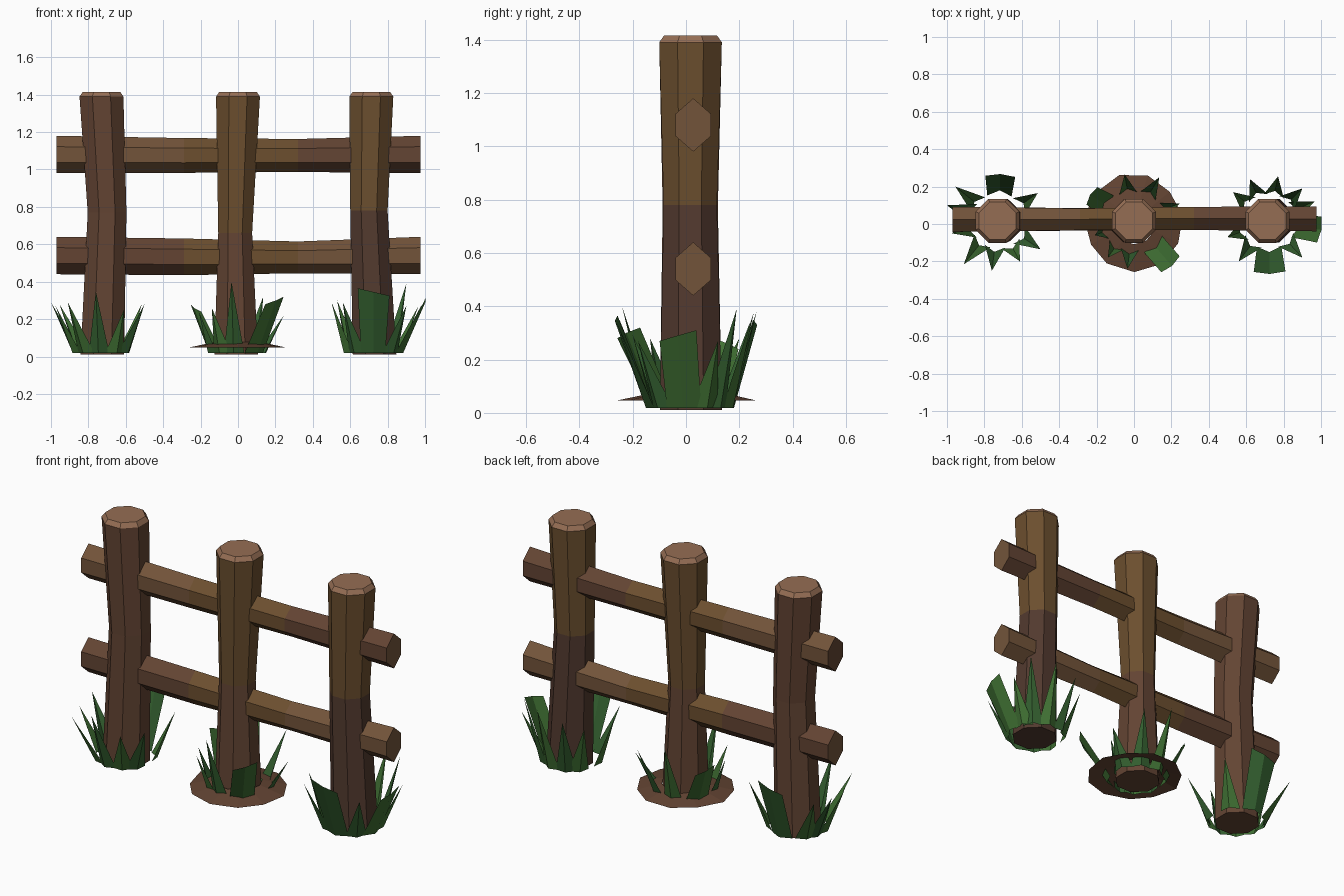
import bpy, bmesh, math, random
from mathutils import Vector

if "Cube" in bpy.data.objects:
    bpy.data.objects.remove(bpy.data.objects["Cube"])

random.seed(4)


def material(name, rgb):
    m = bpy.data.materials.new(name)
    m.diffuse_color = (*rgb, 1)
    m.use_nodes = True
    m.node_tree.nodes["Principled BSDF"].inputs["Base Color"].default_value = m.diffuse_color
    return m


BARK = material("bark", (0.125, 0.058, 0.033))
OCHRE = material("ochre_bark", (0.15, 0.078, 0.028))
DARK = material("dark_bark", (0.085, 0.042, 0.028))
CUT = material("cut_wood", (0.30, 0.155, 0.088))
TAN = material("tan_wood", (0.17, 0.088, 0.042))
GREEN = material("grass", (0.05, 0.16, 0.033))
LEAF = material("dark_grass", (0.035, 0.12, 0.03))


def finish(name, bm, mats):
    me = bpy.data.meshes.new(name)
    bm.to_mesh(me)
    bm.free()
    for m in mats:
        me.materials.append(m)
    ob = bpy.data.objects.new(name, me)
    bpy.context.collection.objects.link(ob)
    return ob


def loft(name, rings, mats, sections, caps):
    """Skin a stack of rings; sections gives material index per band."""
    bm = bmesh.new()
    loops = [[bm.verts.new(p) for p in r] for r in rings]
    n = len(rings[0])
    for a, b, mi in zip(loops, loops[1:], sections):
        for i in range(n):
            j = (i + 1) % n
            bm.faces.new((a[i], a[j], b[j], b[i])).material_index = mi
    for loop, mi in zip((loops[0], loops[-1]), caps):
        if mi is not None:
            bm.faces.new(loop).material_index = mi
    bmesh.ops.recalc_face_normals(bm, faces=bm.faces)
    return finish(name, bm, mats)


def ring_z(cx, cy, z, r, n, turn=0.0, jit=0.0):
    return [(cx + (r + random.uniform(-jit, jit)) * math.cos(math.tau * i / n + turn),
             cy + (r + random.uniform(-jit, jit)) * math.sin(math.tau * i / n + turn),
             z) for i in range(n)]


# Posts: octagonal, slightly bent, bevelled light top
def post(name, x0, xm, zm, x1, rm, mats):
    t = math.pi / 8
    rings = [ring_z(x0, 0.018, 0.01, 0.126, 8, t),
             ring_z(xm, 0.016, zm, rm, 8, t),
             ring_z(x1, 0.017, 1.39, 0.127, 8, t),
             ring_z(x1, 0.017, 1.415, 0.108, 8, t)]
    loft(name, rings, mats + [CUT], [0, 1, 2], [0, 2])


post("left_post", -0.725, -0.70, 0.77, -0.73, 0.112, [BARK, BARK])
post("middle_post", -0.01, -0.015, 0.66, 0.0, 0.098, [BARK, OCHRE])
post("right_post", 0.73, 0.70, 0.78, 0.713, 0.108, [DARK, OCHRE])


# Rails: hexagonal, point up, in three lengths that thin in the middle
def rail(name, stations, sections, caps):
    rings = []
    for x, y, z, hw, hh in stations:
        pts = [(0, 1), (1, 0.42), (1, -0.42), (0, -1), (-1, -0.42), (-1, 0.42)]
        rings.append([(x, y + hw * u, z + hh * v) for u, v in pts])
    loft(name, rings, [BARK, OCHRE, TAN], sections, caps)


rail("upper_rail",
     [(-0.97, 0.025, 1.08, 0.067, 0.10), (-0.29, 0.025, 1.075, 0.058, 0.093),
      (0.32, 0.03, 1.075, 0.062, 0.088), (0.975, 0.027, 1.08, 0.066, 0.10)],
     [2, 1, 0], [0, 2])
rail("lower_rail",
     [(-0.97, 0.025, 0.54, 0.067, 0.10), (-0.29, 0.025, 0.533, 0.06, 0.098),
      (0.32, 0.03, 0.53, 0.06, 0.085), (0.975, 0.027, 0.54, 0.066, 0.10)],
     [0, 1, 2], [2, 2])

# Dirt mound: shallow open skirt round the middle post
loft("dirt_mound",
     [ring_z(0.0, 0.005, 0.047, 0.265, 11, 0.15, 0.012),
      ring_z(0.0, 0.012, 0.078, 0.12, 11, 0.15)],
     [BARK], [0], [None, None])


# Grass tufts: folded blades leaning outward; each is tip x, y, z and tip width
def tuft(name, cx, cy, blades):
    bm = bmesh.new()
    for k, (x, y, z, w) in enumerate(blades):
        out = Vector((x - cx, y - cy, 0)).normalized()
        side = Vector((-out.y, out.x, 0))
        base = Vector((cx, cy, 0.018)) + out * 0.135
        tip = Vector((x, y, z))
        half = 0.065 if w else 0.055
        lo = [bm.verts.new(p) for p in
              (base - side * half, base + out * 0.03, base + side * half)]
        if w:
            drop = Vector((0, 0, 0.02 * (-1) ** k))
            hi = [bm.verts.new(p) for p in
                  (tip - side * w / 2 - drop, tip + out * 0.012, tip + side * w / 2 + drop)]
            faces = [bm.faces.new((lo[i], lo[i + 1], hi[i + 1], hi[i])) for i in (0, 1)]
        else:
            top = bm.verts.new(tip)
            faces = [bm.faces.new((lo[i], lo[i + 1], top)) for i in (0, 1)]
        for f in faces:
            f.material_index = k % 2
    finish(name, bm, [GREEN, LEAF])


tuft("left_grass", -0.725, 0.015, [
    (-0.955, 0.20, 0.28, 0), (-0.715, 0.255, 0.33, 0.16), (-0.515, 0.165, 0.28, 0),
    (-0.50, -0.135, 0.28, 0), (-0.61, -0.20, 0.25, 0), (-0.76, -0.25, 0.35, 0),
    (-0.91, -0.215, 0.29, 0), (-1.0, 0.10, 0.29, 0), (-0.975, -0.05, 0.27, 0)])
tuft("middle_grass", -0.005, 0.015, [
    (-0.05, 0.265, 0.38, 0), (0.135, 0.25, 0.32, 0), (-0.225, 0.15, 0.26, 0.11),
    (-0.21, -0.06, 0.24, 0), (-0.14, -0.18, 0.26, 0), (-0.035, -0.24, 0.40, 0),
    (0.195, -0.215, 0.30, 0.13), (0.245, 0.11, 0.22, 0)])
tuft("right_grass", 0.72, 0.015, [
    (0.99, -0.03, 0.29, 0.14), (0.725, -0.255, 0.345, 0.17), (0.50, -0.07, 0.29, 0),
    (0.56, -0.20, 0.29, 0), (0.53, 0.17, 0.30, 0), (0.62, 0.24, 0.34, 0),
    (0.77, 0.255, 0.38, 0), (0.90, 0.19, 0.39, 0), (0.965, 0.12, 0.27, 0),
    (0.90, -0.18, 0.27, 0)])
